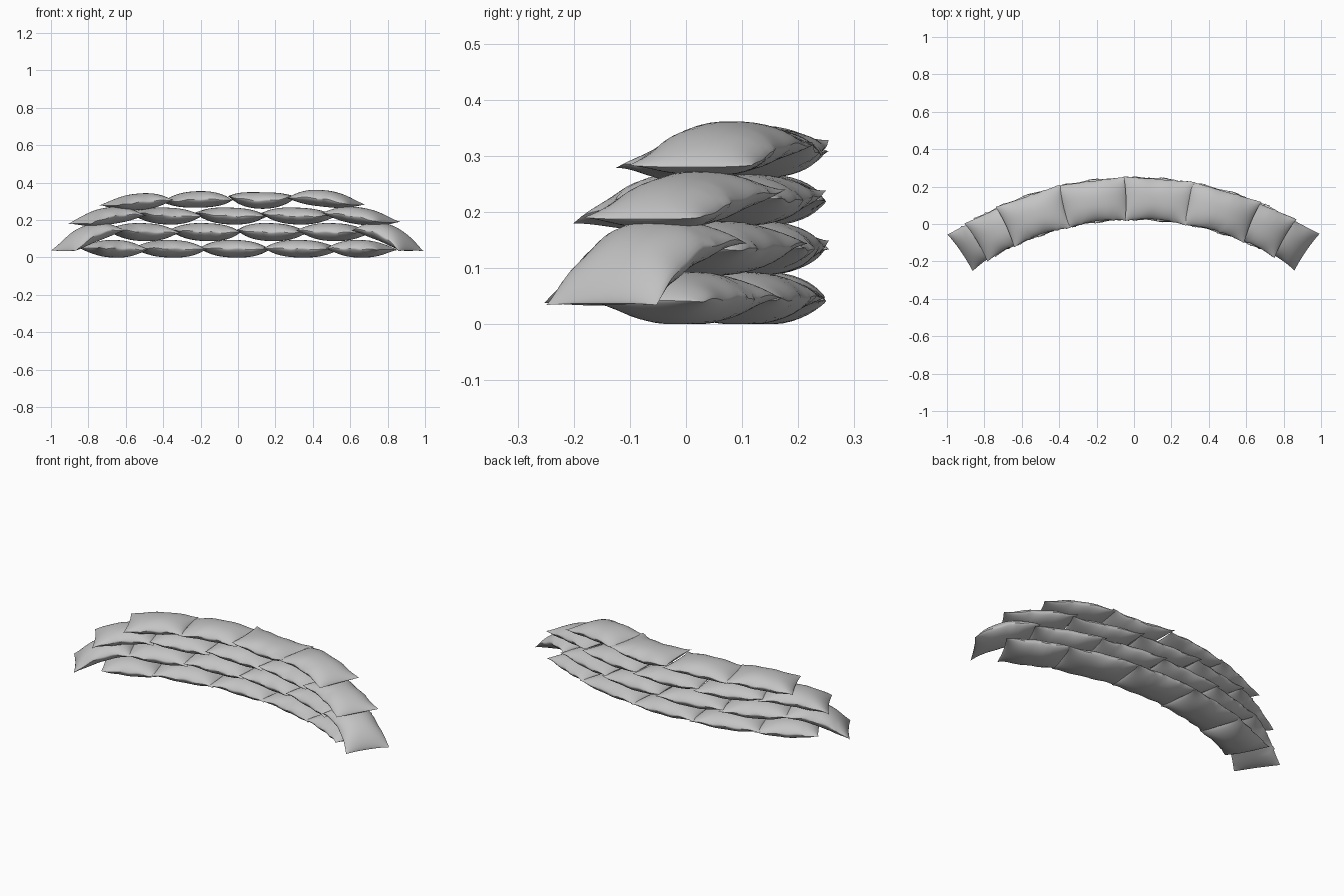
import bpy, bmesh, math, random
from mathutils import Vector

random.seed(4)
if "Cube" in bpy.data.objects:
    bpy.data.objects.remove(bpy.data.objects["Cube"], do_unlink=True)

RADIUS = 1.636        # radius of the wall's arc
CENTRE_Y = -1.5       # centre of that arc
HALF_WIDTH = 0.119    # half the depth of a bag
OVERLAP = 0.012

canvas = bpy.data.materials.new("grey canvas")
canvas.use_nodes = True
GREY = (0.55, 0.55, 0.55, 1)
canvas.diffuse_color = GREY
canvas.node_tree.nodes["Principled BSDF"].inputs["Base Color"].default_value = GREY


def sandbag(name, x0, x1, heights, half_thick):
    """Pillow between x0 and x1; its seam passes through three heights."""
    a0, a1 = math.asin(x0 / RADIUS), math.asin(x1 / RADIUS)
    half_len = (a1 - a0) * RADIUS / 2
    left, mid, right = heights
    lin, quad = (right - left) / 2, (right + left) / 2 - mid
    folds = [(random.uniform(-0.6, 0.6), random.choice((-1, 1))) for _ in range(4)]
    phase = random.uniform(0, 6)

    bm = bmesh.new()
    for side in (1, -1):
        grid = bmesh.ops.create_grid(bm, x_segments=36, y_segments=18, size=1)
        for vert in grid["verts"]:
            u = math.sin(vert.co.x * math.pi / 2)
            v = math.sin(vert.co.y * math.pi / 2)
            # Full belly, thin seam and pinched corners
            puff = max(0, 1 - abs(u) ** 2.4) ** 0.72 * max(0, 1 - abs(v) ** 2.4) ** 0.68
            # Short folds running in from the long seams
            crease = sum(math.exp(-((u - c) / 0.035) ** 2) * max(0, v * s) ** 4
                         for c, s in folds)
            thick = half_thick * puff * (1 - 0.25 * crease)
            ruffle = 0.003 * math.sin(u * 9 + phase) * abs(v) ** 3
            # Seams draw inward between the flared corners
            width = HALF_WIDTH * (1 - 0.10 * (1 - u * u)) + 0.006 * crease
            ends = u * (1 - 0.05 * (1 - v * v))
            angle = (a0 + a1) / 2 + ends * (a1 - a0) / 2
            slope = (lin + 2 * quad * u) / half_len
            tangent = Vector((math.cos(angle), -math.sin(angle), 0))
            normal = (Vector((0, 0, 1)) - slope * tangent).normalized()
            r = RADIUS + v * width
            base = Vector((r * math.sin(angle), CENTRE_Y + r * math.cos(angle),
                           mid + lin * u + quad * u * u + ruffle))
            vert.co = base + normal * side * thick
            vert.co.z = max(0, vert.co.z)
    bmesh.ops.remove_doubles(bm, verts=bm.verts[:], dist=0.00005)
    bmesh.ops.recalc_face_normals(bm, faces=bm.faces[:])
    mesh = bpy.data.meshes.new(name)
    bm.to_mesh(mesh)
    bm.free()
    mesh.materials.append(canvas)
    bag = bpy.data.objects.new(name, mesh)
    bpy.context.collection.objects.link(bag)
    bag.select_set(True)
    bpy.context.view_layer.objects.active = bag


# Each course: joints along x, seam heights (left, middle, right), half thickness
FLAT_1, FLAT_2, FLAT_3 = (0.05, 0.046, 0.042), (0.146, 0.135, 0.134), (0.236, 0.221, 0.222)
courses = {
    "bottom": ([-0.80, -0.525, -0.19, 0.155, 0.51, 0.80], [FLAT_1] * 5, 0.047),
    "second": ([-0.93, -0.66, -0.345, 0.005, 0.345, 0.665, 0.925],
               [(0.035, 0.125, 0.145)] + [FLAT_2] * 4 + [(0.145, 0.128, 0.037)], 0.048),
    "third": ([-0.845, -0.54, -0.215, 0.14, 0.49, 0.81],
              [(0.18, 0.222, 0.225)] + [FLAT_3] * 3 + [(0.238, 0.222, 0.187)], 0.045),
    "top": ([-0.69, -0.38, -0.04, 0.29, 0.635],
            [(0.278, 0.297, 0.308), (0.297, 0.31, 0.305),
             (0.328, 0.304, 0.322), (0.318, 0.315, 0.28)], 0.044),
}

bpy.ops.object.select_all(action="DESELECT")
for course, (joints, seams, half_thick) in courses.items():
    last = len(joints) - 2
    for i, heights in enumerate(seams):
        start = joints[i] - (OVERLAP if i > 0 else 0)
        end = joints[i + 1] + (OVERLAP if i < last else 0)
        sandbag(f"{course}_course_bag_{i + 1}", start, end, heights, half_thick)
bpy.ops.object.shade_smooth_by_angle(angle=math.radians(40))
